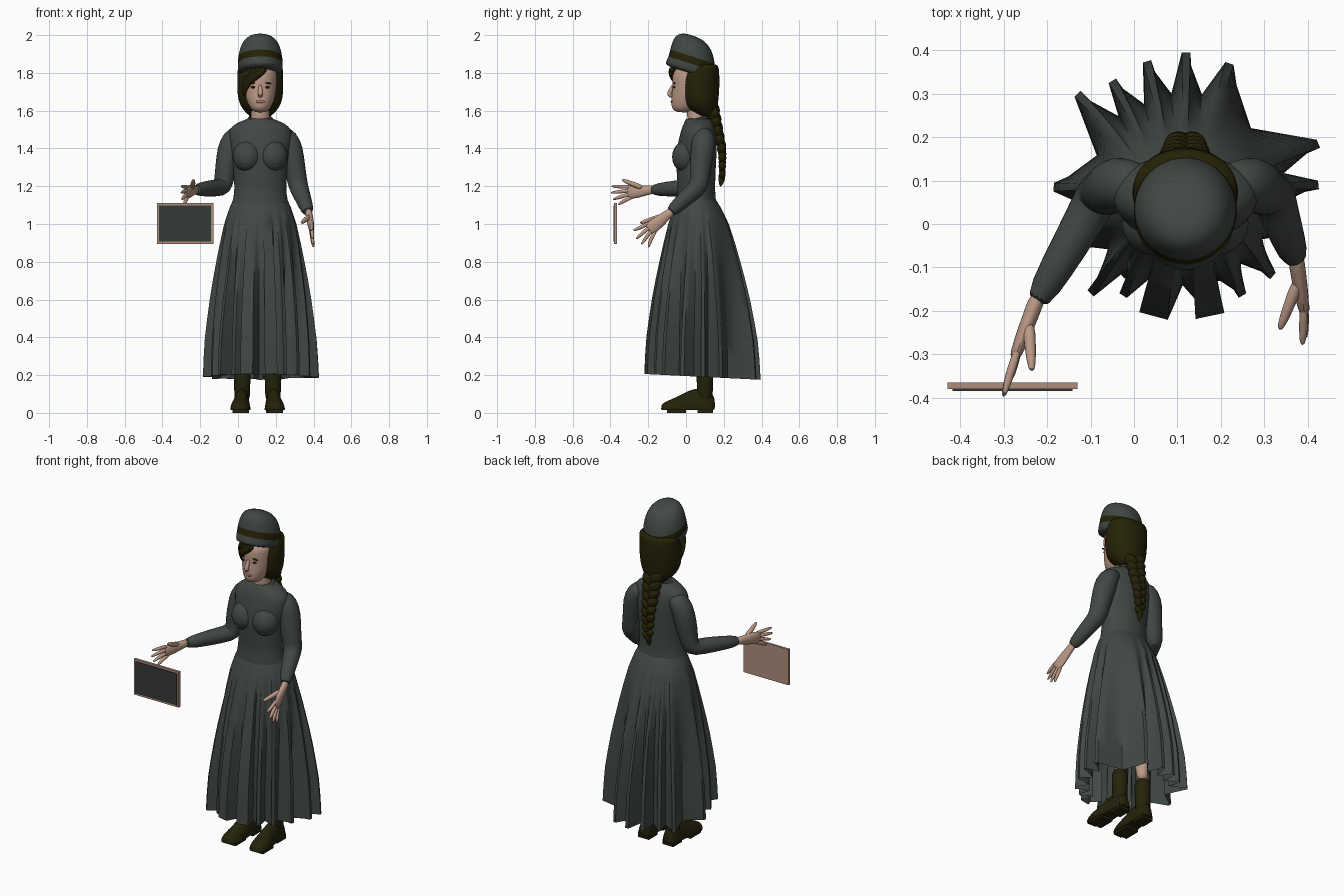
import bpy, bmesh, math
from mathutils import Vector as V

if "Cube" in bpy.data.objects:
    bpy.data.objects.remove(bpy.data.objects["Cube"])


def material(name, *rgb):
    m = bpy.data.materials.new(name)
    m.use_nodes = True
    m.diffuse_color = (*rgb, 1)
    m.node_tree.nodes["Principled BSDF"].inputs["Base Color"].default_value = (*rgb, 1)
    return m


CLOTH = material("grey green cloth", .053, .064, .057)
HAIR = material("dark brown hair", .018, .015, .002)
SKIN = material("skin", .5, .32, .24)
LIPS = material("lips", .36, .2, .16)
WOOD = material("pale wood", .42, .27, .205)
SLATE = material("dark slate", .035, .043, .039)
LEATHER = material("dark leather", .018, .016, .003)
CX = .118


def finish(ob, mats, angle=50, sub=0):
    for m in mats:
        ob.data.materials.append(m)
    if sub:
        ob.modifiers.new("smooth", "SUBSURF").levels = sub
        ob.modifiers["smooth"].render_levels = sub
    bpy.ops.object.select_all(action="DESELECT")
    ob.select_set(True)
    bpy.context.view_layer.objects.active = ob
    bpy.ops.object.shade_smooth_by_angle(angle=math.radians(angle))
    return ob


def loft(name, rings, mats, bands=(), caps=True, sub=1, angle=60):
    """Skin a list of point rings; rows listed in bands get the second material."""
    bm = bmesh.new()
    rows = [[bm.verts.new(p) for p in r] for r in rings]
    for i, (a, b) in enumerate(zip(rows, rows[1:])):
        for k in range(len(a)):
            j = (k + 1) % len(a)
            bm.faces.new((a[k], a[j], b[j], b[k])).material_index = int(i in bands)
    if caps:
        bm.faces.new(rows[0][::-1])
        bm.faces.new(rows[-1])
    bmesh.ops.recalc_face_normals(bm, faces=bm.faces)
    me = bpy.data.meshes.new(name)
    bm.to_mesh(me)
    bm.free()
    ob = bpy.data.objects.new(name, me)
    bpy.context.collection.objects.link(ob)
    return finish(ob, mats, angle, sub)


def stack(name, rows, mats, shear=0, n=24, **kw):
    """Loft of level ovals given as (z, front y, back y, half width)."""
    rings = []
    for z, yf, yb, hw in rows:
        pts = []
        for k in range(n):
            a = math.tau * k / n
            y = (yf + yb) / 2 + (yb - yf) / 2 * math.sin(a)
            pts.append((CX + hw * math.cos(a), y, z - shear * (y - .035)))
        rings.append(pts)
    return loft(name, rings, mats, **kw)


def tube(name, path, radii, mat, n=12):
    """Limb along a path; radii are (sideways, upright) or a single number."""
    path = [V(p) for p in path]
    rings, u = [], None
    for i, p in enumerate(path):
        t = (path[min(i + 1, len(path) - 1)] - path[max(i - 1, 0)]).normalized()
        if u is None:
            u = t.cross(V((0, 0, 1)) if abs(t.z) < .95 else V((0, 1, 0)))
        u = (u - t * u.dot(t)).normalized()
        v = u.cross(t)
        r = radii[i] if isinstance(radii[i], tuple) else (radii[i], radii[i])
        rings.append([p + u * r[0] * math.cos(math.tau * k / n)
                      + v * r[1] * math.sin(math.tau * k / n) for k in range(n)])
    return loft(name, rings, [mat])


def ball(name, loc, scale, mat, rot=(0, 0, 0)):
    bpy.ops.mesh.primitive_uv_sphere_add(segments=20, ring_count=12, location=loc, rotation=rot)
    ob = bpy.context.object
    ob.name, ob.scale = name, scale
    return finish(ob, [mat])


def box(name, lo, hi, mat):
    lo, hi = V(lo), V(hi)
    bpy.ops.mesh.primitive_cube_add(size=1, location=(lo + hi) / 2)
    ob = bpy.context.object
    ob.name, ob.scale = name, hi - lo
    ob.data.materials.append(mat)


# Head, neck and face
tube("neck", [(CX, .07, 1.48), (CX, .06, 1.56), (CX, .04, 1.66)], [.06, .052, .05], SKIN)
stack("head", [(1.59, -.05, .03, .032), (1.61, -.076, .06, .052), (1.64, -.079, .09, .068),
               (1.68, -.077, .11, .082), (1.73, -.07, .12, .087), (1.78, -.076, .12, .09),
               (1.84, -.06, .11, .085)], [SKIN])
tube("nose", [(CX, -.064, 1.74), (CX, -.08, 1.71), (CX, -.093, 1.685), (CX, -.07, 1.672)],
     [.008, .012, .015, .011], SKIN)
ball("lips", (CX, -.074, 1.648), (.024, .007, .008), LIPS)
for s in (-1, 1):
    ball("eye", (CX + s * .036, -.062, 1.724), (.014, .006, .006), HAIR)
    ball("eyebrow", (CX + s * .038, -.062, 1.746), (.021, .007, .004), HAIR, (0, s * .15, 0))

# Hair, swept fringe and braid
stack("hair", [(1.85, .03, .165, .112), (1.83, .0, .175, .121), (1.78, -.035, .178, .122),
               (1.72, -.032, .178, .124), (1.66, -.028, .173, .119), (1.62, -.01, .168, .103),
               (1.585, .04, .16, .075), (1.56, .09, .155, .04)], [HAIR])
for i in range(4):
    tube("fringe_lock", [(.15 - .025 * i, -.072 + .005 * i, 1.83), (.105 - .018 * i, -.076 + .012 * i, 1.79),
                         (.06 - .009 * i, -.05 + .012 * i, 1.755 - .01 * i),
                         (.038, -.02 + .008 * i, 1.7 - .01 * i)],
         [.021, .021, .018, .008], HAIR)
for i in range(8):
    t = i / 7
    w = .043 - .02 * t
    for s in (-1, 1):
        ball("braid_strand", (CX + s * w * .55, .147 + .045 * min(1, t * 1.6), 1.6 - .32 * t - (.02 if s > 0 else 0)),
             (w * .8, w * .75, w * 1.1), HAIR, (0, s * .7, 0))
tube("braid_tail", [(CX, .192, 1.28), (CX, .19, 1.24), (CX, .182, 1.195)], [.016, .022, .004], HAIR)

# Tilted cap with band
stack("cap", [(1.79, -.116, .158, .112), (1.812, -.108, .158, .118), (1.845, -.094, .158, .121),
              (1.885, -.084, .154, .118), (1.93, -.074, .145, .108), (1.965, -.058, .128, .092),
              (1.99, -.03, .098, .064), (1.998, .01, .055, .02)], [CLOTH, HAIR], shear=.32, bands=(2,))

# Bodice with collar and bust
stack("bodice", [(1.562, .0, .125, .058), (1.548, -.004, .138, .09), (1.533, -.012, .148, .13),
                 (1.505, -.024, .157, .165), (1.46, -.036, .162, .172), (1.4, -.05, .165, .16),
                 (1.33, -.056, .16, .15), (1.22, -.045, .155, .137), (1.15, -.046, .155, .14),
                 (1.09, -.055, .165, .156), (1.04, -.06, .17, .16)], [CLOTH])
bpy.ops.mesh.primitive_torus_add(location=(CX, .062, 1.553), rotation=(.25, 0, 0), major_radius=.062,
                                 minor_radius=.008, major_segments=28, minor_segments=8)
bpy.context.object.name = "collar"
finish(bpy.context.object, [CLOTH])
for s in (-1, 1):
    ball("bust", (CX + s * .068, .002, 1.36), (.078, .075, .085), CLOTH, (-.25, 0, 0))
    ball("bust_seam", (CX + s * .08, -.052, 1.31), (.018, .012, .004), SKIN)

# Pleated skirt: smooth at the hips, opening into a hem of uneven folds
TIPS = [(.045, -.212), (.175, -.212), (.25, -.165), (.32, -.12), (.38, -.02), (.425, .09), (.425, .185),
        (.22, .37), (.12, .395), (.03, .375), (-.05, .33), (-.13, .3),
        (-.185, .085), (-.14, -.04), (-.1, -.16), (-.025, -.165)]
mid = V((CX, .06))
hem = []
for i, tip in enumerate(TIPS):
    tip, nxt = V(tip), V(TIPS[(i + 1) % len(TIPS)])
    out = (tip - mid).normalized()
    side = V((-out.y, out.x)) * (.034 if i < 2 else .01)
    valley = (tip + nxt) / 2 - mid
    valley = mid + valley.normalized() * max(.17, valley.length * .74)
    hem += [tip - side, tip + side]
    hem += [(tip + side).lerp(valley, t) for t in (.33, .67, 1)]
    hem += [valley.lerp(nxt, t) for t in (.33, .67)]
rings = []
for z, f in [(1.125, -.06), (1.09, .08), (1.05, .2), (1.0, .33), (.9, .49), (.8, .62), (.7, .73),
             (.6, .82), (.5, .89), (.4, .95), (.3, .98), (.195, 1)]:
    ring = []
    for h in hem:
        d = (h - mid).normalized()
        waist = mid + V((d.x * .152, d.y * .11))
        smooth = mid + V((d.x * .265, d.y * .255 + .02))
        p = waist.lerp(smooth.lerp(h, max(0, f) ** 1.5), f)
        ring.append((p.x, p.y, z - .05 * max(0, f) * p.y))
    rings.append(ring)
loft("skirt", rings, [CLOTH], caps=False, sub=0, angle=55)


# Arms and hands
def arm(side, shoulder, elbow, wrist, knuckle, thumb, tips):
    s, e, w, k = map(V, (shoulder, elbow, wrist, knuckle))
    inner = V((CX, .08, s.z + .03))
    tube(side + "_sleeve", [s.lerp(inner, .5), s.lerp(inner, .12) + V((0, 0, .012)), s.lerp(e, .13),
                            s.lerp(e, .4), s.lerp(e, .75), e + V((0, .006, -.004)),
                            e.lerp(w, .25), e.lerp(w, .65), w],
         [.045, .06, .066, .064, .056, .054, .048, .041, .031], CLOTH)
    d = (k - w).normalized()
    across = d.cross(V((0, 0, 1))).normalized().cross(d)
    tube(side + "_palm", [w - d * .03, w + d * .01, w.lerp(k, .5), k, k + d * .012],
         [(.02, .024), (.019, .024), (.018, .035), (.015, .038), (.009, .03)], SKIN)
    for i, tip in enumerate(tips):
        base, tip = k + across * (.027 - .018 * i), V(tip)
        tube(side + "_finger", [base - d * .02, base.lerp(tip, .3), base.lerp(tip, .7), tip],
             [.01, .0115, .01, .005], SKIN, 8)
    a, b = w.lerp(k, .3) + across * .012, V(thumb)
    tube(side + "_thumb", [a, a.lerp(b, .5), a.lerp(b, .8), b], [.018, .014, .012, .006], SKIN, 8)


arm("right", (-.035, .095, 1.455), (-.082, .065, 1.195), (-.23, -.19, 1.18), (-.272, -.3, 1.168),
    (-.235, -.34, 1.235), [(-.3, -.395, 1.2), (-.302, -.4, 1.165), (-.298, -.388, 1.13), (-.285, -.36, 1.102)])
arm("left", (.268, .095, 1.455), (.32, .065, 1.2), (.375, -.09, 1.055), (.39, -.19, .975),
    (.335, -.245, 1.005), [(.388, -.28, .965), (.395, -.265, .92), (.398, -.237, .89), (.4, -.2, .875)])

# Framed writing slate
box("slate_frame", (-.43, -.38, .895), (-.13, -.365, 1.11), WOOD)
box("slate_panel", (-.418, -.385, .907), (-.142, -.379, 1.098), SLATE)

# Legs and boots, toes turned slightly out
for side, x, s in (("right", .022, -1), ("left", .185, 1)):
    tube(side + "_leg", [(x, .1, .22), (x, .09, .5), (x, .07, .9)], [.036, .05, .07], SKIN)
    tube(side + "_boot_shaft", [(x, .1, .05), (x, .1, .12), (x, .1, .2), (x, .1, .27)],
         [.042, .044, .046, .049], LEATHER)
    rings = []
    for y, hw, top in [(-.132, .022, .04), (-.118, .044, .056), (-.08, .056, .072), (-.03, .054, .095),
                       (.02, .045, .125), (.08, .044, .135), (.13, .042, .115), (.155, .028, .08)]:
        dx = s * max(0, .1 - y) * .06
        rings.append([(x + dx + hw * math.cos(a), y, max(.014, .018 + (top - .018) * math.sin(a)))
                      for a in (math.tau * k / 16 for k in range(16))])
    loft(side + "_shoe", rings, [LEATHER], sub=1)
    box(side + "_heel", (x - .036, .06, 0), (x + .036, .142, .03), LEATHER)
    box(side + "_sole", (x + s * .01 - .042, -.1, 0), (x + s * .01 + .042, .0, .018), LEATHER)
